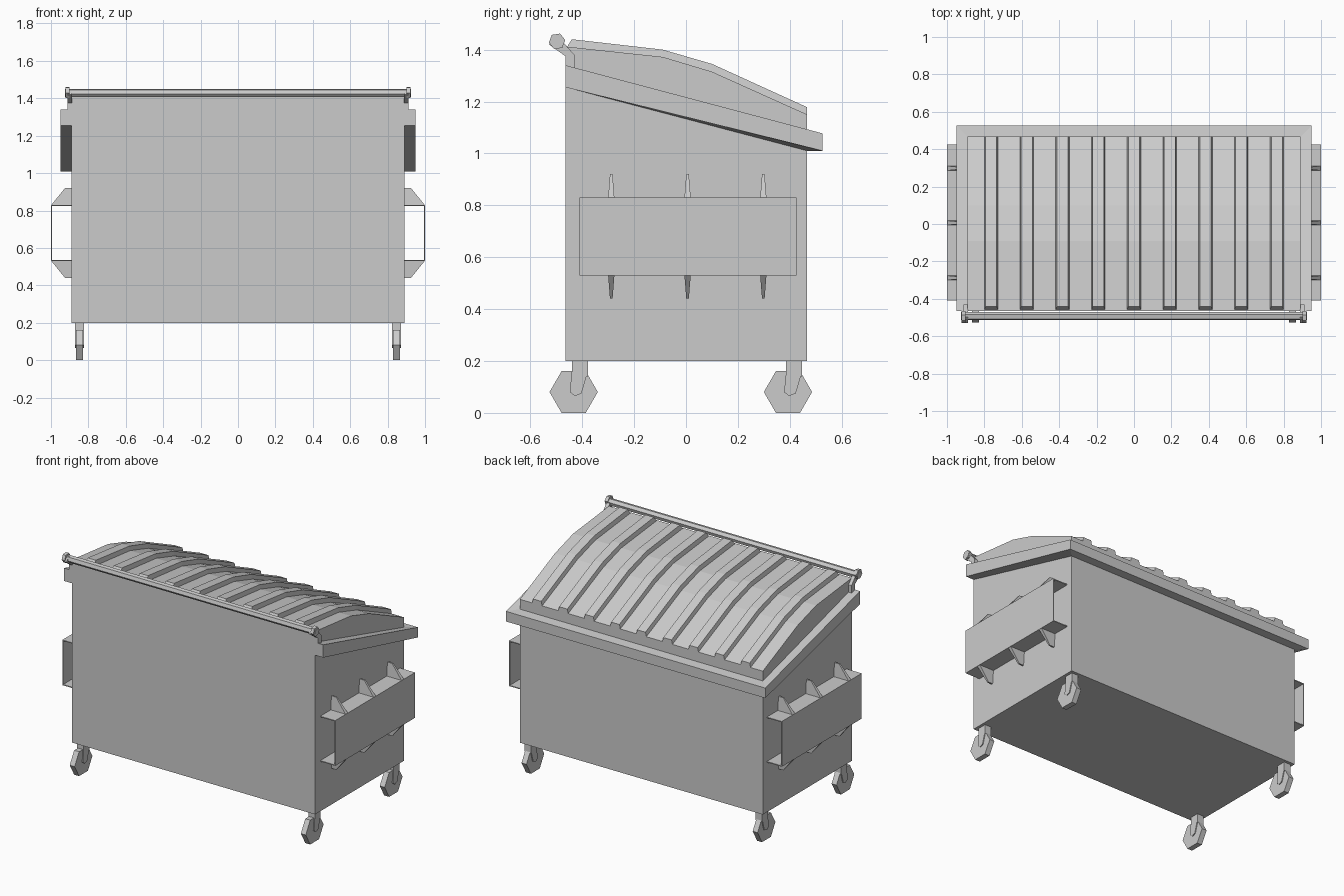
import bpy, bmesh
from math import pi, cos, sin

if "Cube" in bpy.data.objects:
    bpy.data.objects.remove(bpy.data.objects["Cube"])


def make(name, verts, faces):
    me = bpy.data.meshes.new(name)
    bm = bmesh.new()
    vs = [bm.verts.new(v) for v in verts]
    for f in faces:
        bm.faces.new([vs[i] for i in f])
    bmesh.ops.recalc_face_normals(bm, faces=bm.faces)
    bm.to_mesh(me)
    bm.free()
    ob = bpy.data.objects.new(name, me)
    bpy.context.collection.objects.link(ob)
    return ob


def loft(name, sections):
    """Skin equal-length closed sections and cap both ends."""
    n = len(sections[0])
    verts = [p for s in sections for p in s]
    faces = [tuple(range(n)), tuple(range(len(verts) - n, len(verts)))]
    for k in range(len(sections) - 1):
        for i in range(n):
            j = (i + 1) % n
            faces.append((k * n + i, k * n + j, (k + 1) * n + j, (k + 1) * n + i))
    return make(name, verts, faces)


def extrude_x(name, yz, x0, x1):
    return loft(name, [[(x, y, z) for y, z in yz] for x in (x0, x1)])


def box(name, x, y, z):
    return extrude_x(name, [(y[0], z[0]), (y[1], z[0]), (y[1], z[1]), (y[0], z[1])], *x)


def ngon(cy, cz, r, n, turn=0.0):
    return [(cy + r * cos(turn + 2 * pi * i / n), cz + r * sin(turn + 2 * pi * i / n)) for i in range(n)]


# Bin body with the curved lid surface
extrude_x("bin_body", [(-.465, .2), (.467, .2), (.467, 1.15), (.1, 1.315), (-.09, 1.372), (-.465, 1.412)], -.89, .89)

# Raised lid ribs, slightly tapered
low = [(-.462, 1.405), (-.09, 1.365), (.1, 1.308), (.467, 1.143)]
high = [(-.44, 1.44), (-.09, 1.4), (.1, 1.345), (.467, 1.178)]
for i in range(-4, 5):
    c = i * .191
    loft("lid_rib", [[(c - .038, *a), (c + .038, *a), (c + .03, *b), (c - .03, *b)] for a, b in zip(low, high)])

# Sloping rim around the sides and back
rim = []
for s, ends in ((1, (0, 1)), (-1, (1, 0))):
    for e in ends:
        yi, yo, z0, z1 = ((-.465, -.465, 1.255, 1.34), (.465, .527, 1.01, 1.077))[e]
        rim.append([(s * .888, yi, z0), (s * .95, yo, z0), (s * .95, yo, z1), (s * .888, yi, z1 + .008 * e)])
loft("lid_rim", rim)

# Hinge bar across the front
extrude_x("hinge_bar", ngon(-.492, 1.428, .023, 6, .2), -.925, .925)

for s in (-1, 1):
    # Hinge bracket and end cap
    extrude_x("hinge_bracket", [(-.465, 1.33), (-.43, 1.33), (-.43, 1.38), (-.47, 1.425), (-.5, 1.45), (-.528, 1.42), (-.465, 1.375)],
              s * .888, s * .912)
    extrude_x("hinge_end_cap", ngon(-.497, 1.432, .032, 6, .15), s * .9, s * .922)

    # Fork pocket: open sleeve on each side
    xz = [(.885, .53), (1, .53), (1, .83), (.885, .83), (.885, .824), (.994, .824), (.994, .536), (.885, .536)]
    loft("fork_pocket", [[(s * x, y, z) for x, z in xz] for y in (-.41, .425)])

    # Tapered gussets above and below the pocket
    for y in (-.288, .006, .298):
        for z0, z1 in ((.83, .92), (.53, .44)):
            loft("pocket_gusset", [[(s * .885, y - w, z), (s * x, y - w, z), (s * x, y + w, z), (s * .885, y + w, z)]
                                   for x, w, z in ((.998, .012, z0), (.925, .005, z1))])

    # Hexagonal caster wheels and forks
    cx = s * .847
    for y in (-.433, .393):
        extrude_x("caster_wheel", ngon(y, .0805, .093, 6), cx - .018, cx + .018)
        box("caster_mount", (cx - .024, cx + .024), (y - .007, y + .055), (.14, .205))
        for t in (-1, 1):
            arm = [(y - .007, .16), (y + .055, .16), (y + .03, .075), (y + .005, .065), (y - .015, .08)]
            extrude_x("caster_fork_arm", arm, cx + t * .017, cx + t * .024)
